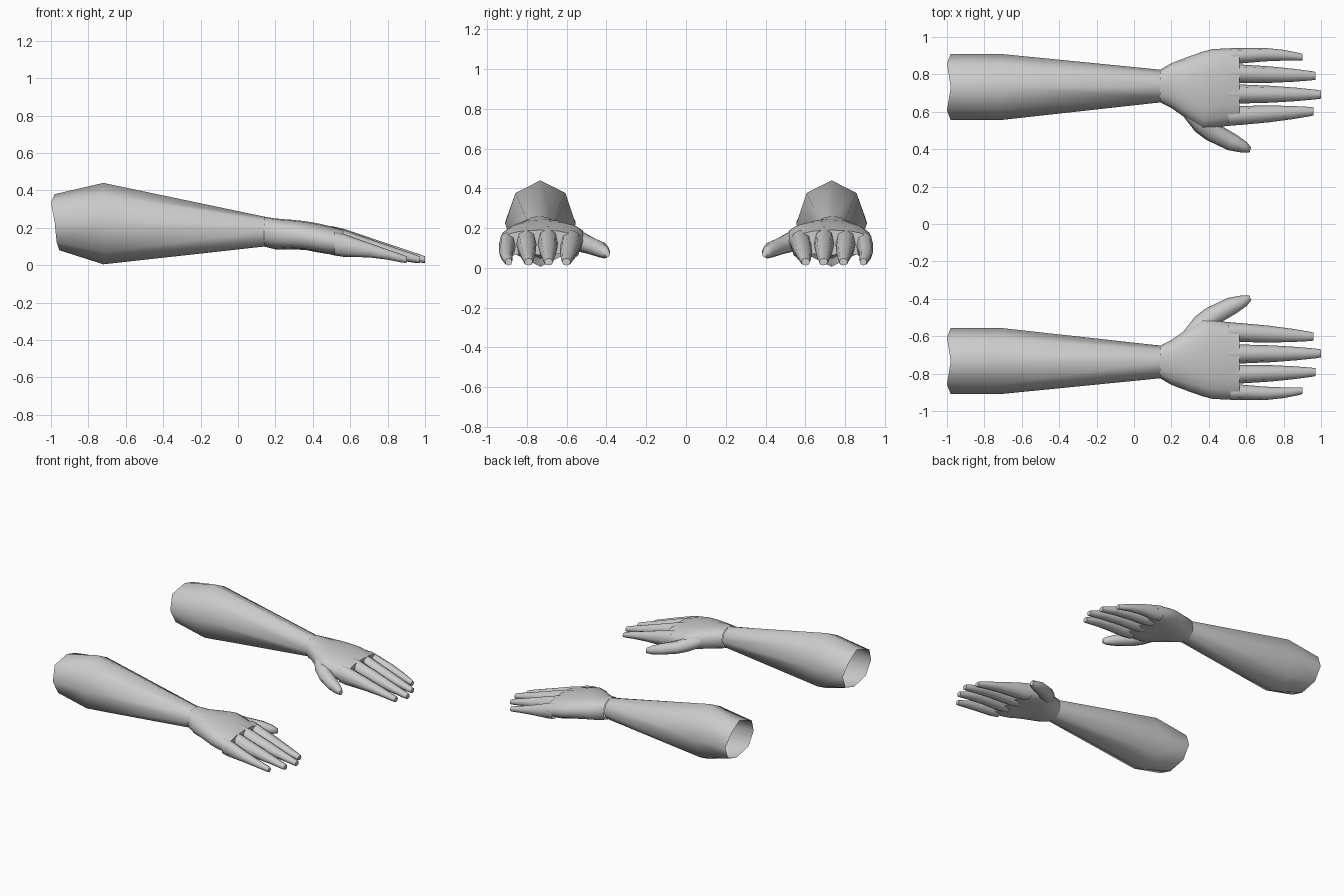
import bpy, bmesh
from math import cos, sin, pi, radians, copysign
from mathutils import Vector

if "Cube" in bpy.data.objects:
    bpy.data.objects.remove(bpy.data.objects["Cube"])


def ring_point(a, power):
    c, s = cos(a), sin(a)
    return (copysign(abs(c) ** (2 / power), c), copysign(abs(s) ** (2 / power), s))


def loft(name, rings, sides, power=2, cap=True, angle=60, phase=0, edit=None):
    """Skin rings of (centre, side direction, half width, half height), mirrored over y."""
    bm = bmesh.new()
    loops = []
    for centre, side, hw, hh in rings:
        pts = [ring_point(2 * pi * i / sides + phase, power) for i in range(sides)]
        loops.append([bm.verts.new(Vector(centre) + Vector(side) * u * hw + Vector((0, 0, v * hh)))
                      for u, v in pts])
    for a, b in zip(loops, loops[1:]):
        for i in range(sides):
            j = (i + 1) % sides
            bm.faces.new((a[i], a[j], b[j], b[i]))
    if cap:
        bm.faces.new(loops[-1])
    if edit:
        edit(loops)
    bmesh.ops.recalc_face_normals(bm, faces=bm.faces)
    mesh = bpy.data.meshes.new(name)
    bm.to_mesh(mesh)
    bm.free()
    ob = bpy.data.objects.new(name, mesh)
    bpy.context.collection.objects.link(ob)
    bpy.ops.object.select_all(action='DESELECT')
    ob.select_set(True)
    bpy.context.view_layer.objects.active = ob
    bpy.ops.object.shade_smooth_by_angle(angle=radians(angle))
    mod = ob.modifiers.new("mirror", 'MIRROR')
    mod.use_axis = (False, True, False)
    mod.use_mirror_merge = False
    mod.mirror_object = None
    return ob


def section(x, y0, y1, z0, z1):
    return ((x, (y0 + y1) / 2, (z0 + z1) / 2), (0, 1, 0), (y1 - y0) / 2, (z1 - z0) / 2)


# forearm: octagonal tube, open and uneven at the elbow
def ragged_elbow(loops):
    for v, x in zip(loops[0], (-.98, -1, -.98, -1, -.98, -.97, -.955, -.97)):
        v.co.x = x


loft("forearm", [section(-.98, .555, .91, .08, .38),
                 section(-.72, .555, .91, .005, .44),
                 section(.14, .65, .825, .10, .26)], 8, cap=False, edit=ragged_elbow)

# palm: widens from the wrist to the knuckles
def hollow_palm(loops):
    for loop, lift in zip(loops[2:], (.01, .015, .02, .02, .02)):
        for i in (11, 12, 13):
            loop[i].co.z += lift


loft("palm", [section(.14, .65, .825, .10, .26),
              section(.20, .62, .86, .085, .25),
              section(.30, .55, .898, .075, .242),
              section(.37, .505, .922, .065, .234),
              section(.42, .51, .935, .055, .225),
              section(.48, .522, .938, .045, .212),
              section(.565, .53, .94, .045, .190)], 16, power=2.4, edit=hollow_palm)

# thumb: angled away from the palm towards the centre
loft("thumb", [((.30, .60, .155), (.7, .7, 0), .045, .050),
               ((.37, .535, .135), (.7, .7, 0), .060, .055),
               ((.425, .488, .115), (.7, .7, 0), .055, .046),
               ((.525, .436, .095), (.5, .87, 0), .047, .042),
               ((.59, .410, .080), (.4, .92, 0), .031, .033),
               ((.622, .396, .072), (.3, .95, 0), .014, .020)], 8)

# fingers: tapered and drooping; base y, tip y, tip x, base half width, knuckle height
for name, yb, yt, xt, hw, top in (("index_finger", .580, .602, .96, .051, .178),
                                  ("middle_finger", .695, .692, 1.0, .051, .195),
                                  ("ring_finger", .803, .792, .97, .050, .190),
                                  ("little_finger", .899, .892, .90, .041, .168)):
    rings = []
    for t, width, drop, low in ((-.15, 1, -.10, .055), (0, 1, 0, .045), (.4, .88, .40, .042),
                                (.7, .70, .70, .030), (.94, .50, .93, .014), (1, .42, 1, .012)):
        x = .565 + t * (xt - .565)
        y = yb + t * (yt - yb)
        if name == "little_finger":
            y += .010 * sin(pi * max(t, 0))
        z1 = top + drop * (.048 - top)
        rings.append(section(x, y - hw * width, y + hw * width, low, z1))
    loft(name, rings, 8, power=2.3)
